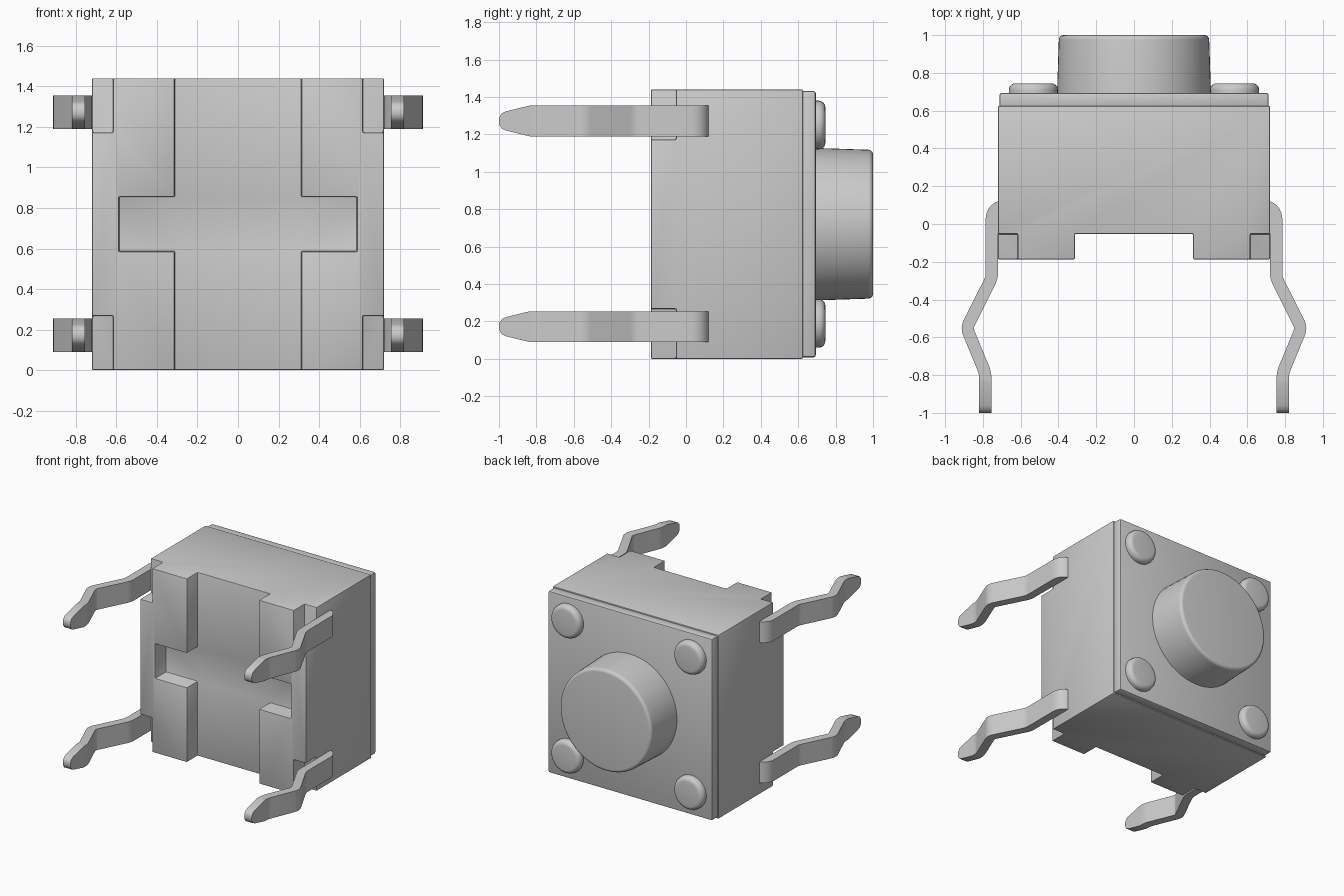
import bpy, bmesh, math
from mathutils import Vector

cube = bpy.data.objects.get("Cube")
if cube:
    bpy.data.objects.remove(cube, do_unlink=True)

grey = bpy.data.materials.new("plain grey")
grey.use_nodes = True
grey.diffuse_color = (0.6, 0.6, 0.6, 1)
grey.node_tree.nodes["Principled BSDF"].inputs["Base Color"].default_value = (0.6, 0.6, 0.6, 1)

MID = 0.72      # half width of the body and height of its centre


def finish(name, bm):
    bmesh.ops.recalc_face_normals(bm, faces=bm.faces)
    mesh = bpy.data.meshes.new(name)
    bm.to_mesh(mesh)
    bm.free()
    mesh.materials.append(grey)
    obj = bpy.data.objects.new(name, mesh)
    bpy.context.collection.objects.link(obj)
    return obj


def activate(obj):
    bpy.ops.object.select_all(action='DESELECT')
    obj.select_set(True)
    bpy.context.view_layer.objects.active = obj


def smooth(obj):
    activate(obj)
    bpy.ops.object.shade_smooth_by_angle(angle=math.radians(32))


def skin(bm, rings):
    """Join equal-sized rings of points into a closed tube."""
    loops = [[bm.verts.new(p) for p in ring] for ring in rings]
    n = len(loops[0])
    for a, b in zip(loops, loops[1:]):
        for i in range(n):
            j = (i + 1) % n
            bm.faces.new((a[i], a[j], b[j], b[i]))
    bm.faces.new(loops[0])
    bm.faces.new(loops[-1])


def prism(bm, outline, y0, y1):
    skin(bm, [[(x, y, z) for x, z in outline] for y in (y0, y1)])


def rect(x0, x1, z0, z1):
    return [(x0, z0), (x1, z0), (x1, z1), (x0, z1)]


def bevel(obj, width):
    mod = obj.modifiers.new("soft edges", 'BEVEL')
    mod.width, mod.segments = width, 2
    mod.limit_method = 'ANGLE'
    activate(obj)
    bpy.ops.object.modifier_apply(modifier=mod.name)
    smooth(obj)


def disc(name, x, z, r_base, r_top, y0, y1, fillet, sides):
    """Round boss along y with a rounded outer edge."""
    profile = [(r_base, y0)]
    for k in range(6):
        a = k * math.pi / 10
        profile.append((r_top - fillet + fillet * math.cos(a),
                        y1 - fillet + fillet * math.sin(a)))
    turns = [2 * math.pi * i / sides for i in range(sides)]
    bm = bmesh.new()
    skin(bm, [[(x + r * math.cos(t), y, z + r * math.sin(t)) for t in turns]
              for r, y in profile])
    smooth(finish(name, bm))


# Body block with the cross channel and corner notches cut from its front
bm = bmesh.new()
prism(bm, rect(-MID, MID, 0, 2 * MID), -0.187, 0.625)
body = finish("body", bm)

bm = bmesh.new()
c, a = 0.313, 0.587
lo, hi = MID - 0.135, MID + 0.135
prism(bm, [(-c, -1), (c, -1), (c, lo), (a, lo), (a, hi), (c, hi),
           (c, 2), (-c, 2), (-c, hi), (-a, hi), (-a, lo), (-c, lo)], -0.5, -0.053)
for s in (-1, 1):
    for z0, z1 in ((-1, 0.268), (2 * MID - 0.268, 2)):
        prism(bm, rect(*sorted((s * 0.615, s)), z0, z1), -0.5, -0.053)
cutter = finish("channel_cutter", bm)
cutter.hide_render = True
cut = body.modifiers.new("channels", 'BOOLEAN')
cut.operation, cut.solver, cut.object = 'DIFFERENCE', 'EXACT', cutter
activate(body)
bpy.ops.object.modifier_apply(modifier=cut.name)
bpy.data.objects.remove(cutter, do_unlink=True)
bevel(body, 0.006)

# Cover plate on the back
bm = bmesh.new()
prism(bm, rect(-0.712, 0.712, 0.008, 2 * MID - 0.008), 0.615, 0.694)
bevel(finish("cover_plate", bm), 0.012)

# Push button and the four rivets around it
disc("push_button", 0, MID, 0.408, 0.398, 0.68, 1.0, 0.025, 64)
for side, sx in (("left", 1), ("right", -1)):
    for level, sz in (("upper", 1), ("lower", -1)):
        disc(f"rivet_{level}_{side}", sx * 0.533, MID + sz * 0.53,
             0.13, 0.13, 0.68, 0.745, 0.035, 32)


def round_corners(points, radius):
    """Replace each inner corner of a path with a short curve."""
    path = [points[0]]
    for p, q, r in zip(points, points[1:], points[2:]):
        start = q + (p - q).normalized() * radius
        end = q + (r - q).normalized() * radius
        for k in range(5):
            t = k / 4
            path.append(start * (1 - t) ** 2 + q * 2 * t * (1 - t) + end * t ** 2)
    return path + [points[-1]]


# Centre line of a pin: bend out of the body, kink, straight tip
arc = [Vector((0.69 + 0.0625 * math.sin(i * math.pi / 12),
               0.03 + 0.0625 * math.cos(i * math.pi / 12))) for i in range(7)]
kink = round_corners([Vector(p) for p in ((0.7525, 0), (0.7525, -0.285), (0.886, -0.55),
                                          (0.787, -0.79), (0.787, -0.835))], 0.03)
tip = [(-0.96, 0.052), (-0.983, 0.042), (-0.996, 0.024), (-1.0, 0.01)]
stations = [(p, 0.0825) for p in [Vector((0.66, 0.0925))] + arc + kink]
stations += [(Vector((0.787, y)), half) for y, half in tip]


def pin(name, sx, z):
    rings = []
    for i, (p, half) in enumerate(stations):
        before = p - stations[max(i - 1, 0)][0]
        after = stations[min(i + 1, len(stations) - 1)][0] - p
        d = (before.normalized() + after.normalized()).normalized()
        off = Vector((-d.y, d.x)) * 0.0325
        rings.append([(sx * (p.x + u * off.x), p.y + u * off.y, z + v * half)
                      for u, v in ((-1, -1), (1, -1), (1, 1), (-1, 1))])
    bm = bmesh.new()
    skin(bm, rings)
    smooth(finish(name, bm))


for side, sx in (("left", 1), ("right", -1)):
    for level, z in (("upper", 1.272), ("lower", 0.172)):
        pin(f"pin_{level}_{side}", sx, z)
